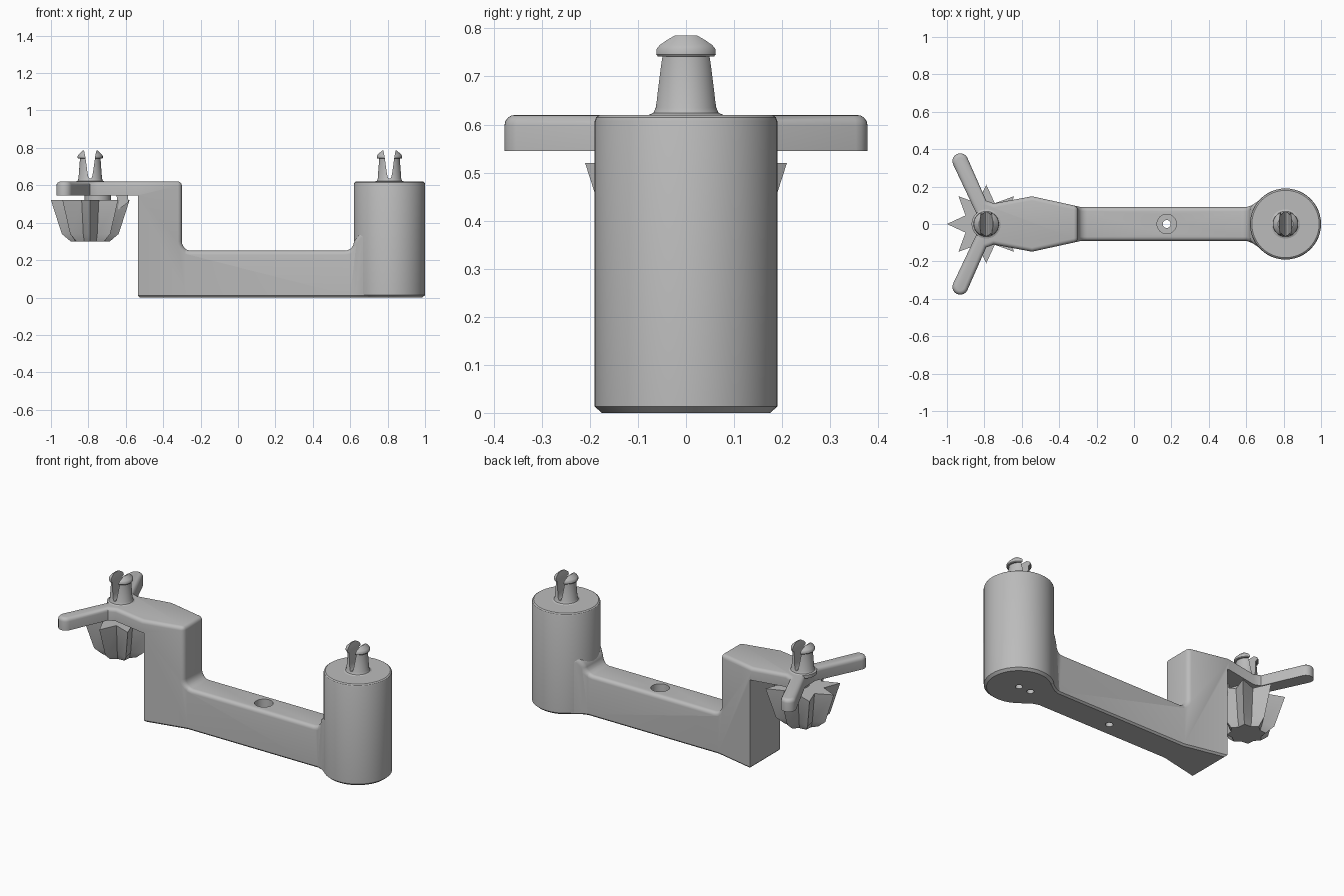
import bpy, bmesh
from math import sin, cos, pi, radians

old = bpy.data.objects.get("Cube")
if old:
    bpy.data.objects.remove(old, do_unlink=True)

grey = bpy.data.materials.new("mid_grey")
grey.use_nodes = True
grey.diffuse_color = (0.5, 0.5, 0.5, 1)
grey.node_tree.nodes["Principled BSDF"].inputs["Base Color"].default_value = (0.5, 0.5, 0.5, 1)
parts = []


def loft(name, rings, helper=False):
    """Solid through matching rings of points, capped at both ends."""
    bm = bmesh.new()
    loops = [[bm.verts.new(p) for p in ring] for ring in rings]
    n = len(loops[0])
    for a, b in zip(loops, loops[1:]):
        for i in range(n):
            j = (i + 1) % n
            bm.faces.new((a[i], a[j], b[j], b[i]))
    bm.faces.new(loops[0])
    bm.faces.new(loops[-1])
    bmesh.ops.recalc_face_normals(bm, faces=bm.faces)
    mesh = bpy.data.meshes.new(name)
    bm.to_mesh(mesh)
    bm.free()
    mesh.materials.append(grey)
    obj = bpy.data.objects.new(name, mesh)
    bpy.context.scene.collection.objects.link(obj)
    if helper:
        obj.hide_render = True
    else:
        parts.append(obj)
    return obj


def plan_prism(name, pts, z0, z1, helper=False):
    return loft(name, [[(x, y, z) for x, y in pts] for z in (z0, z1)], helper)


def side_prism(name, pts, half, helper=False):
    return loft(name, [[(x, y, z) for x, z in pts] for y in (-half, half)], helper)


def circle(cx, cy, r, n=48):
    return [(cx + r * cos(2 * pi * i / n), cy + r * sin(2 * pi * i / n)) for i in range(n)]


def lathe(name, cx, profile):
    return loft(name, [[(x, y, z) for x, y in circle(cx, 0, r)] for r, z in profile])


def arc(cx, cy, r, start, end, n=6):
    angles = [radians(start + (end - start) * i / n) for i in range(n + 1)]
    return [(cx + r * cos(a), cy + r * sin(a)) for a in angles]


def combine(obj, tool, operation="DIFFERENCE"):
    mod = obj.modifiers.new("cut", "BOOLEAN")
    mod.operation = operation
    mod.solver = "EXACT"
    mod.object = tool
    bpy.context.view_layer.objects.active = obj
    bpy.ops.object.modifier_apply(modifier=mod.name)
    bpy.data.objects.remove(tool, do_unlink=True)


def drill(obj, x, r, z0, z1):
    combine(obj, plan_prism("drill", circle(x, 0, r, 32), z0, z1, True))


# Bracket body: side outline trimmed by the plan outline
outline = [(-1.1, 0.545), (-0.535, 0.545), (-0.535, 0), (0.75, 0), (0.75, 0.36), (0.65, 0.34)]
outline += arc(0.57, 0.30, 0.05, 0, -90) + arc(-0.25, 0.30, 0.05, -90, -180)
outline += [(-0.30, 0.62), (-1.1, 0.62)]
body = side_prism("bracket_body", outline, 0.6)

half = [(-0.84, 0.05)] + arc(-0.929, 0.336, 0.042, 205, 25, 10)
half += [(-0.79, 0.125), (-0.75, 0.11), (-0.545, 0.148), (-0.28, 0.09),
         (0.60, 0.09), (0.63, 0.10), (0.66, 0.12), (0.70, 0.15)]
plan = half + [(x, -y) for x, y in reversed(half)]
combine(body, plan_prism("plan_trim", plan, -0.1, 0.9, True), "INTERSECT")


def foot_edge(e):
    return any(f.normal.z < -0.9 for f in e.link_faces) and all(v.co.z < 0.01 for v in e.verts)


def upper_edge(e):
    a, b = (v.co for v in e.verts)
    mid = (a + b) / 2
    upright = abs((a - b).normalized().z) > 0.9
    return (mid.z > 0.2 and e.is_convex and e.calc_face_angle(0) > radians(50)
            and all(f.normal.z > -0.5 for f in e.link_faces)
            and not (upright and mid.x < -0.4))


# Chamfer the underside and round the upper edges
bm = bmesh.new()
bm.from_mesh(body.data)
bmesh.ops.remove_doubles(bm, verts=bm.verts, dist=0.0001)
for rule, width, steps in ((foot_edge, 0.01, 1), (upper_edge, 0.022, 4)):
    bm.normal_update()
    edges = [e for e in bm.edges if len(e.link_faces) == 2 and rule(e)]
    bmesh.ops.bevel(bm, geom=edges, offset=width, offset_type="OFFSET", segments=steps,
                    profile=0.5, affect="EDGES", clamp_overlap=False)
bm.to_mesh(body.data)
bm.free()

# Counterbored screw hole in the arm
drill(body, 0.175, 0.021, -0.1, 0.4)
drill(body, 0.175, 0.052, 0.15, 0.4)

# Round post with two small holes underneath
post = lathe("round_post", 0.81, [(0.175, 0), (0.19, 0.013), (0.19, 0.607),
                                  (0.187, 0.615), (0.18, 0.62)])
for x in (0.81, 0.73):
    drill(post, x, 0.02, -0.1, 0.1)

# Split snap pegs
peg_profile = [(0.078, 0.60), (0.078, 0.62), (0.068, 0.624), (0.063, 0.635), (0.055, 0.742),
               (0.064, 0.742), (0.067, 0.746), (0.067, 0.757), (0.062, 0.765), (0.040, 0.785)]
slot = [(0.036, 0.80), (0.027, 0.757), (0.015, 0.67), (0.010, 0.645), (0.004, 0.636)]
slot += [(-x, z) for x, z in reversed(slot)]
for name, x in (("post_peg", 0.81), ("head_peg", -0.79)):
    peg = lathe(name, x, peg_profile)
    combine(peg, side_prism("slot_cutter", [(x + sx, z) for sx, z in slot], 0.2, True))

# Fluted eight-point knob below the head
rings = []
for z, tip, valley in ((0.30, 0.105, 0.085), (0.34, 0.152, 0.098), (0.52, 0.21, 0.12)):
    ring = []
    for i in range(16):
        r = valley if i % 2 else tip
        ring.append((-0.79 + r * cos(i * pi / 8), r * sin(i * pi / 8), z))
    rings.append(ring)
loft("fluted_knob", rings)
plan_prism("knob_stem", circle(-0.75, 0, 0.07, 32), 0.48, 0.56)
side_prism("knob_web", [(-0.65, 0.55), (-0.59, 0.55), (-0.585, 0.51), (-0.64, 0.47)], 0.025)

bpy.ops.object.select_all(action="DESELECT")
for obj in parts:
    obj.select_set(True)
bpy.context.view_layer.objects.active = body
bpy.ops.object.shade_smooth_by_angle(angle=radians(32))
